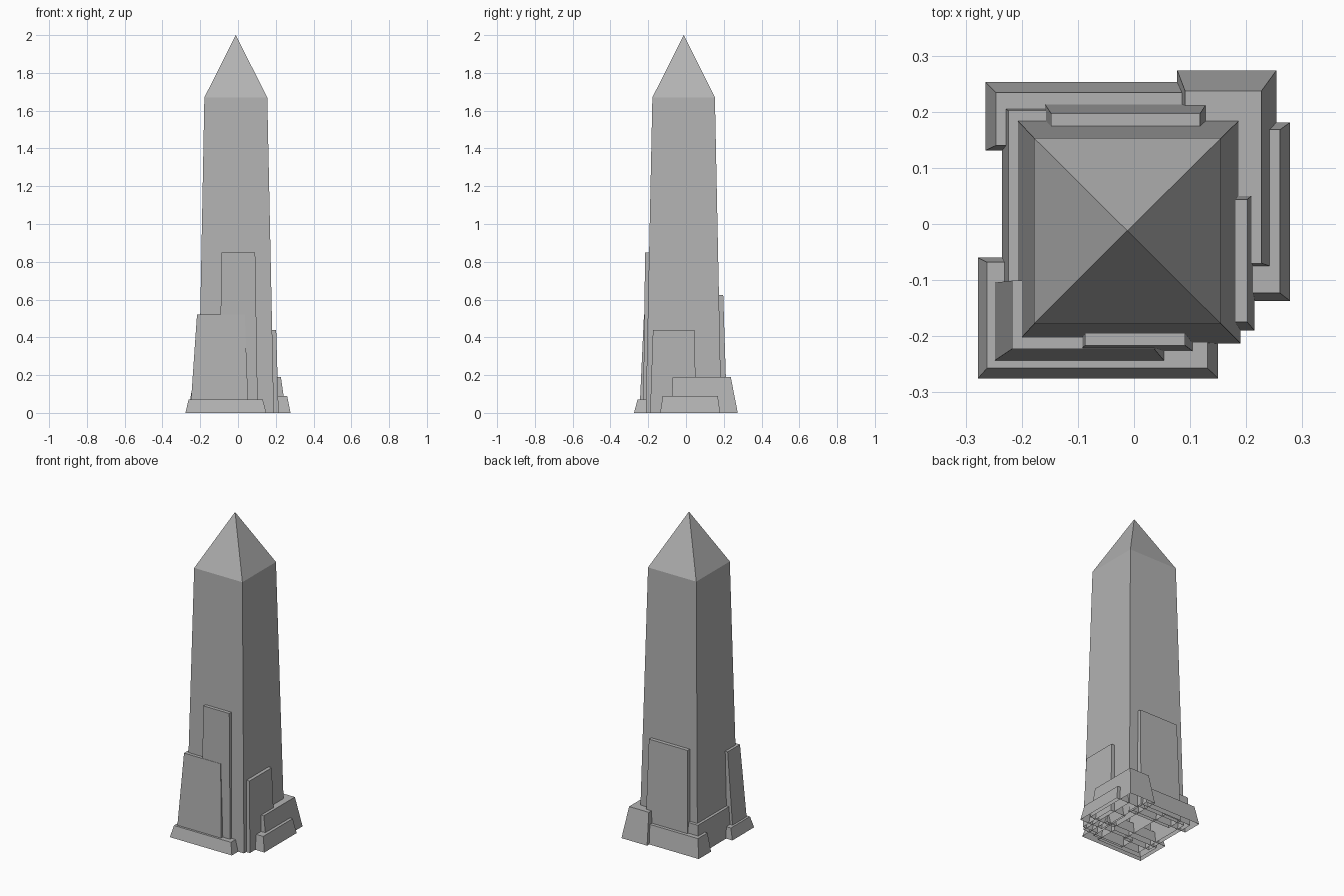
import bpy

# Dark grey stone
stone = bpy.data.materials.new("stone")
stone.diffuse_color = (0.45, 0.45, 0.45, 1)


def tapered(name, bottom, top, height, apex=None):
    """Open-bottomed tapered block; bottom/top = (x0, x1, y0, y1)."""
    def ring(r, z):
        x0, x1, y0, y1 = r
        return [(x0, y0, z), (x1, y0, z), (x1, y1, z), (x0, y1, z)]

    verts = ring(bottom, 0) + ring(top, height)
    sides = [(i, (i + 1) % 4) for i in range(4)]
    faces = [(a, b, b + 4, a + 4) for a, b in sides]
    if apex:
        verts.append(apex)
        faces += [(a + 4, b + 4, 8) for a, b in sides]
    else:
        faces.append((4, 5, 6, 7))
    mesh = bpy.data.meshes.new(name)
    mesh.from_pydata(verts, [], faces)
    mesh.materials.append(stone)
    obj = bpy.data.objects.new(name, mesh)
    bpy.context.collection.objects.link(obj)
    return obj


# Main shaft with pyramid tip
tapered("obelisk_shaft", (-0.21, 0.19, -0.213, 0.187),
        (-0.178, 0.155, -0.178, 0.153), 1.67, (-0.012, -0.012, 2.0))

# Staggered slabs around the foot: bottom rectangle, top rectangle, height
slabs = {
    "front_plinth": ((-0.278, 0.15, -0.275, -0.06), (-0.262, 0.131, -0.257, -0.068), 0.07),
    "front_left_slab": ((-0.253, 0.056, -0.2465, -0.105), (-0.217, 0.036, -0.2225, -0.101), 0.521),
    "front_tall_slab": ((-0.10, 0.105, -0.227, -0.13), (-0.087, 0.091, -0.2165, -0.135), 0.848),
    "right_slab": ((0.11, 0.215, -0.19, 0.055), (0.115, 0.202, -0.175, 0.044), 0.44),
    "back_slab": ((-0.161, 0.131, 0.11, 0.217), (-0.148, 0.118, 0.115, 0.197), 0.625),
    "back_left_plinth": ((-0.265, 0.12, 0.131, 0.253), (-0.246, 0.105, 0.140, 0.234), 0.115),
    "left_slab": ((-0.235, -0.05, -0.15, 0.21), (-0.224, -0.06, -0.14, 0.202), 0.18),
    "back_right_block": ((0.077, 0.254, -0.079, 0.274), (0.091, 0.227, -0.07, 0.237), 0.19),
    "right_plinth": ((0.12, 0.278, -0.137, 0.181), (0.135, 0.26, -0.123, 0.168), 0.09),
}
for name, (bottom, top, height) in slabs.items():
    tapered(name, bottom, top, height)
